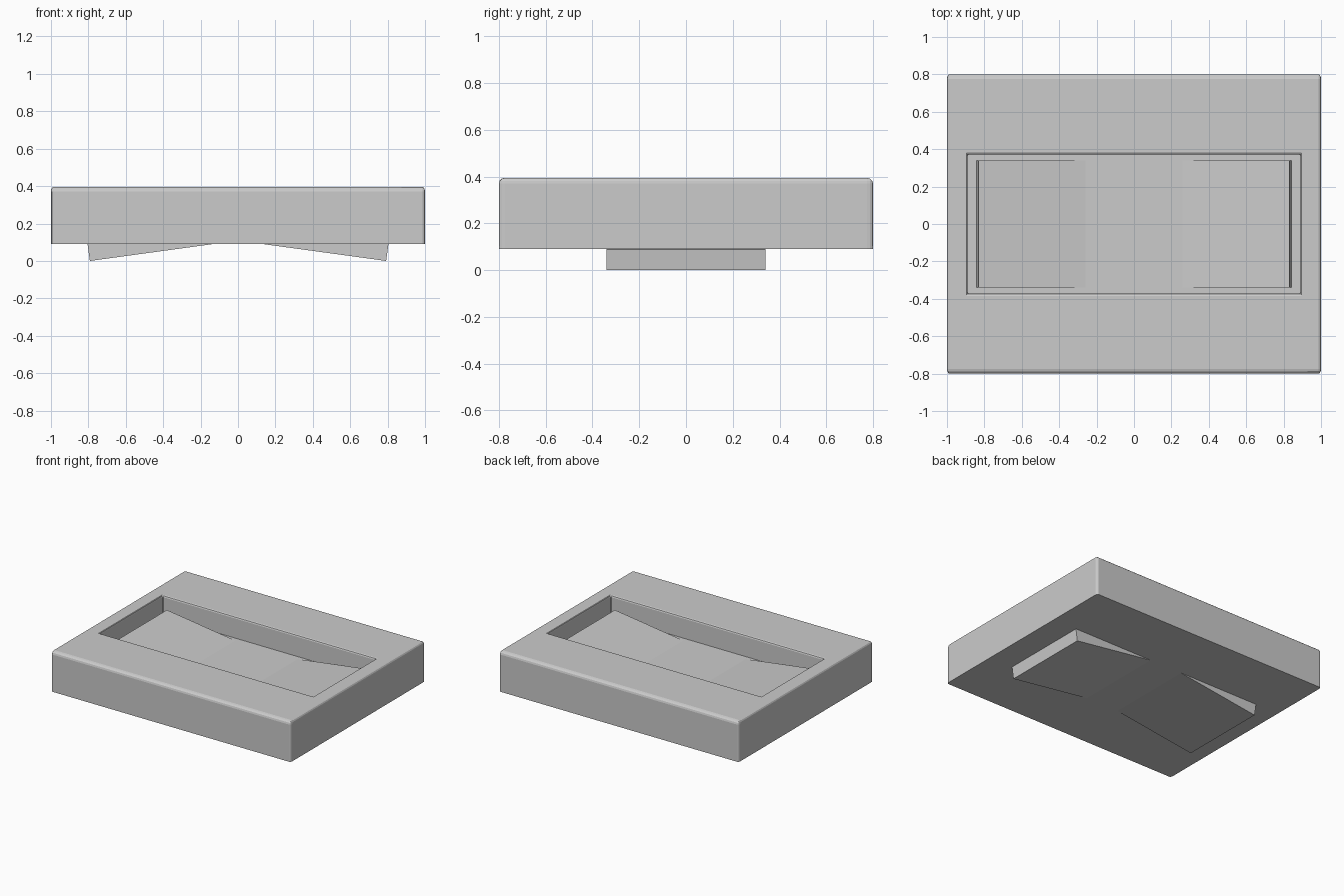
import bpy, bmesh, math
from mathutils import Matrix, Vector

if "Cube" in bpy.data.objects:
    bpy.data.objects.remove(bpy.data.objects["Cube"])

TOP, BOTTOM, FLOOR = 0.395, 0.09, 0.235


def finish(bm, name):
    bmesh.ops.recalc_face_normals(bm, faces=bm.faces)
    me = bpy.data.meshes.new(name)
    bm.to_mesh(me)
    bm.free()
    ob = bpy.data.objects.new(name, me)
    bpy.context.collection.objects.link(ob)
    return ob


# Tray: block with a rectangular recess, bevelled in stretched space
SX = 2.0  # makes the bevels narrower along x
bm = bmesh.new()
bmesh.ops.create_cube(bm, size=1)
for v in bm.verts:
    v.co = Vector((math.copysign(SX, v.co.x), math.copysign(0.8, v.co.y),
                   TOP if v.co.z > 0 else BOTTOM))
bm.normal_update()
top = max(bm.faces, key=lambda f: f.normal.z)
outer = [e for e in bm.edges if max(v.co.z for v in e.verts) > 0.3]
bmesh.ops.inset_individual(bm, faces=[top], thickness=0.1)
for v in top.verts:
    v.co.x = math.copysign(0.89 * SX, v.co.x)
    v.co.y = math.copysign(0.372, v.co.y)
rim = list(top.edges)
res = bmesh.ops.extrude_discrete_faces(bm, faces=[top])
floor = res['faces'][0]
for v in floor.verts:
    v.co.z = FLOOR
walls = [e for v in floor.verts for e in v.link_edges
         if abs(e.verts[0].co.z - e.verts[1].co.z) > 0.05]
rim = [e for e in bm.edges if all(abs(abs(v.co.x) - 0.89 * SX) < 1e-4
       and abs(v.co.z - TOP) < 1e-4 for v in e.verts)]
bmesh.ops.bevel(bm, geom=[e for e in outer if e.is_valid], offset=0.025,
                offset_type='OFFSET', segments=3, profile=0.5, affect='EDGES')
bmesh.ops.bevel(bm, geom=[e for e in set(rim + walls) if e.is_valid], offset=0.012,
                offset_type='OFFSET', segments=2, profile=0.5, affect='EDGES')
bmesh.ops.scale(bm, vec=(1 / SX, 1, 1), verts=bm.verts)
finish(bm, "tray")

# Crossed planks: low end shows under the tray, high end shows in the recess
ANGLE = math.atan(0.137)
LENGTH, THICK = 1.65, 0.09
# Anchor each plank at its lowest corner, rising along +x, then mirror
for name, side in (("plank_rising_right", 1), ("plank_rising_left", -1)):
    bm = bmesh.new()
    bmesh.ops.create_cube(bm, size=1)
    bmesh.ops.scale(bm, vec=(LENGTH, 0.68, THICK), verts=bm.verts)
    bmesh.ops.translate(bm, vec=(LENGTH / 2, 0, THICK / 2), verts=bm.verts)
    bmesh.ops.transform(bm, matrix=Matrix.Translation((-0.792, 0, 0))
                        @ Matrix.Rotation(-ANGLE, 4, 'Y'), verts=bm.verts)
    bmesh.ops.scale(bm, vec=(side, 1, 1), verts=bm.verts)
    finish(bm, name)
